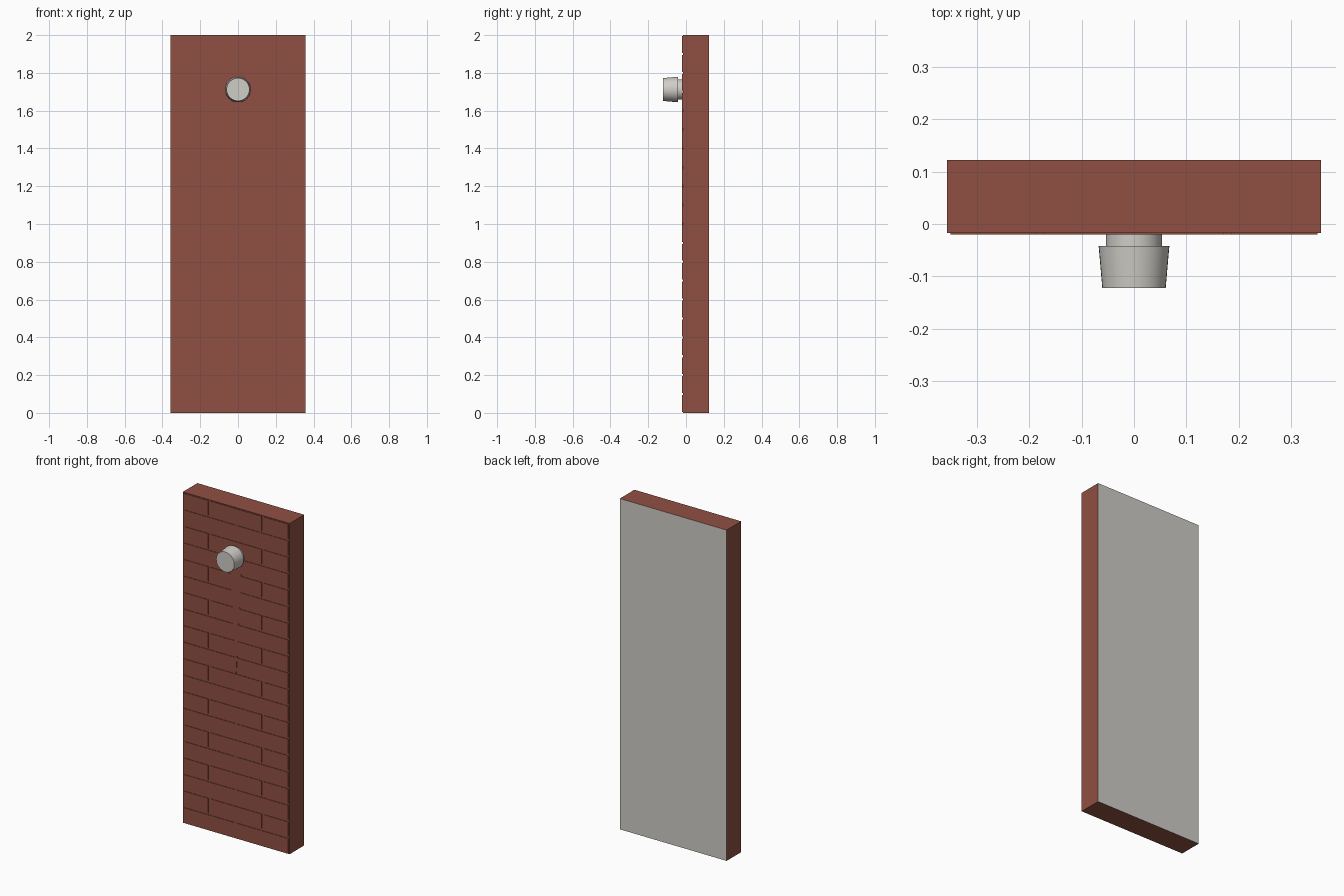
import bpy, bmesh, math
from mathutils import Matrix

if "Cube" in bpy.data.objects:
    bpy.data.objects.remove(bpy.data.objects["Cube"])

W, H = 0.357, 2.0            # half width, height
FRONT, BACK = -0.02, 0.122   # wall faces
DEPTH, JOINT = 0.003, 0.014  # mortar groove depth and width
COURSES = 20


def material(name, rgb):
    m = bpy.data.materials.new(name)
    m.diffuse_color = (*rgb, 1)
    m.use_nodes = True
    m.node_tree.nodes["Principled BSDF"].inputs["Base Color"].default_value = m.diffuse_color
    return m


brick_red = material("brick_red", (0.28, 0.079, 0.055))
pale_grey = material("pale_grey", (0.63, 0.61, 0.57))


def finish(name, bm, *mats):
    bmesh.ops.recalc_face_normals(bm, faces=bm.faces)
    me = bpy.data.meshes.new(name)
    bm.to_mesh(me)
    bm.free()
    for m in mats:
        me.materials.append(m)
    ob = bpy.data.objects.new(name, me)
    bpy.context.collection.objects.link(ob)
    return ob


def box(bm, x0, x1, y0, y1, z0, z1):
    mat = Matrix.Translation(((x0 + x1) / 2, (y0 + y1) / 2, (z0 + z1) / 2))
    mat = mat @ Matrix.Diagonal((x1 - x0, y1 - y0, z1 - z0, 1))
    bmesh.ops.create_cube(bm, size=1, matrix=mat)


# wall slab, grey on its back
bm = bmesh.new()
box(bm, -W, W, FRONT + DEPTH, BACK, 0, H)
bm.normal_update()
for f in bm.faces:
    f.material_index = 1 if f.normal.y > 0.9 else 0
finish("wall_slab", bm, brick_red, pale_grey)

# raised bricks in running bond
bm = bmesh.new()
step, g = H / COURSES, JOINT / 2
for row in range(COURSES):
    xs = [-W, 0, W] if row % 2 == 0 else [-W, -W / 2, W / 2, W]
    for a, b in zip(xs, xs[1:]):
        box(bm, a + g, b - g, FRONT, FRONT + DEPTH,
            row * step + g * 0.8, (row + 1) * step - g * 0.8)
finish("bricks", bm, brick_red)

# tapering streak that fills the joints below the lamp
bm = bmesh.new()
tri = [(-0.038, 1.655), (0.038, 1.655), (0, 0.97)]
face = bm.faces.new([bm.verts.new((x, FRONT, z)) for x, z in tri])
ext = bmesh.ops.extrude_face_region(bm, geom=[face])
for v in ext["geom"]:
    if isinstance(v, bmesh.types.BMVert):
        v.co.y += DEPTH
finish("filled_streak", bm, brick_red)

# lamp: collar and tapered head, turned around the y axis
bm = bmesh.new()
profile = [(0.0535, FRONT + DEPTH), (0.0535, -0.042), (0.0675, -0.042), (0.0605, -0.122)]
SIDES, CZ = 40, 1.712
rings = []
for r, y in profile:
    rings.append([bm.verts.new((r * math.cos(2 * math.pi * i / SIDES), y,
                                CZ + r * math.sin(2 * math.pi * i / SIDES)))
                  for i in range(SIDES)])
for a, b in zip(rings, rings[1:]):
    for i in range(SIDES):
        j = (i + 1) % SIDES
        bm.faces.new((a[i], a[j], b[j], b[i]))
bm.faces.new(rings[0])
bm.faces.new(rings[-1])
lamp = finish("wall_lamp", bm, pale_grey)
bpy.context.view_layer.objects.active = lamp
lamp.select_set(True)
bpy.ops.object.shade_smooth_by_angle(angle=math.radians(30))
